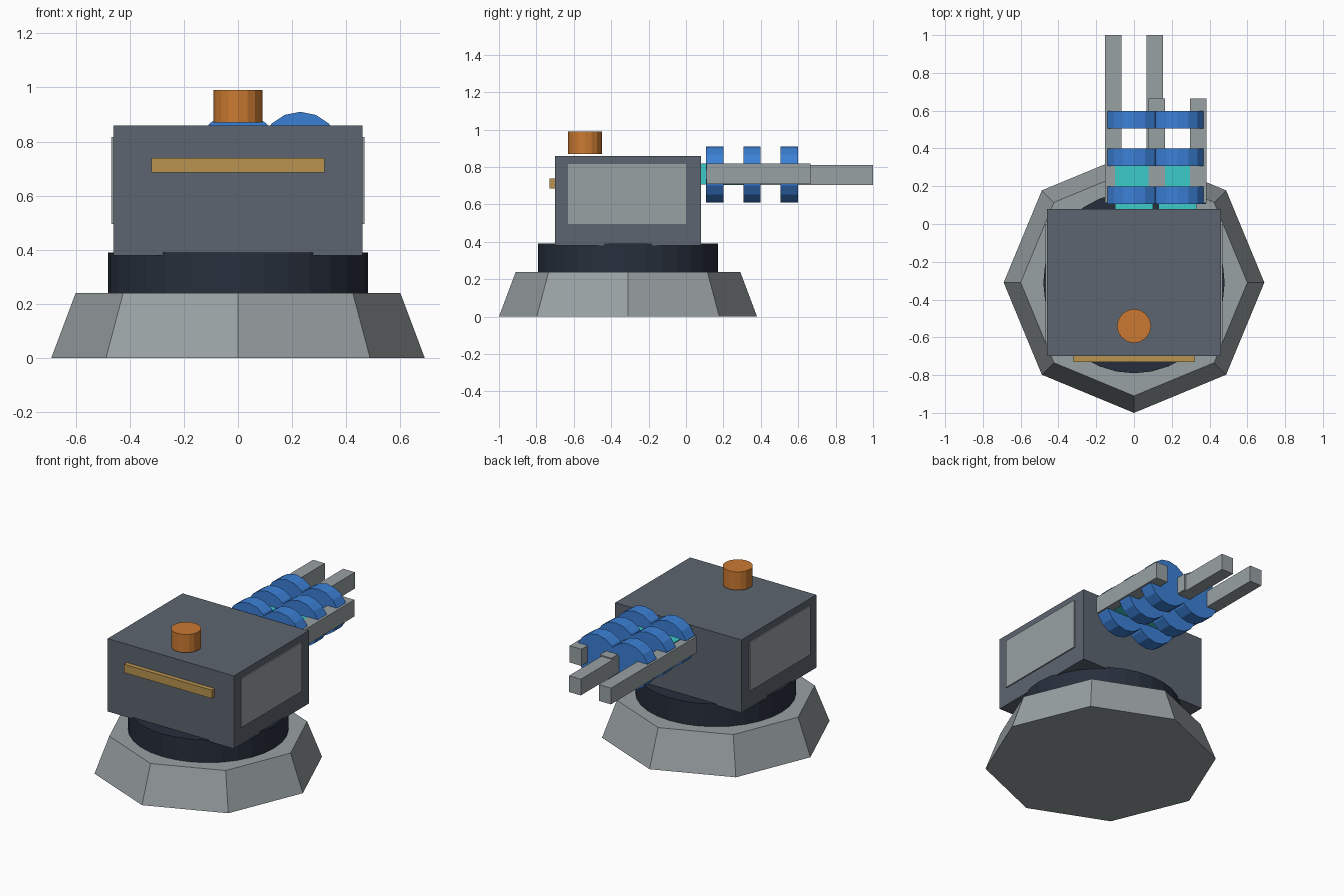
import bpy, bmesh, math
from mathutils import Matrix

old = bpy.data.objects.get("Cube")
if old:
    bpy.data.objects.remove(old, do_unlink=True)


def material(name, hex_code):
    # Convert a display hex colour to linear values
    def linear(c):
        return c / 12.92 if c <= 0.04045 else ((c + 0.055) / 1.055) ** 2.4
    rgb = [linear(int(hex_code[i:i + 2], 16) / 255) for i in (0, 2, 4)]
    mat = bpy.data.materials.new(name)
    mat.use_nodes = True
    mat.diffuse_color = (*rgb, 1)
    mat.node_tree.nodes["Principled BSDF"].inputs["Base Color"].default_value = (*rgb, 1)
    return mat


light_grey = material("light_grey", "99A1A3")
slate = material("slate", "5C6570")
dark_navy = material("dark_navy", "272F3C")
blue = material("blue", "3B80D6")
cyan = material("cyan", "3CCACA")
orange = material("orange", "CB7A32")
gold = material("gold", "BA9450")


def add_object(name, bm, mat):
    mesh = bpy.data.meshes.new(name)
    bm.to_mesh(mesh)
    bm.free()
    mesh.materials.append(mat)
    obj = bpy.data.objects.new(name, mesh)
    bpy.context.collection.objects.link(obj)
    return obj


def box(name, mat, xs, ys, zs):
    bm = bmesh.new()
    bmesh.ops.create_cube(bm, size=1)
    for v in bm.verts:
        for axis, (lo, hi) in enumerate((xs, ys, zs)):
            v.co[axis] = hi if v.co[axis] > 0 else lo
    return add_object(name, bm, mat)


def cylinder(name, mat, sides, r_low, r_top, depth, centre, along_y=False):
    bm = bmesh.new()
    turn = Matrix.Rotation(math.radians(-90), 4, 'X') if along_y else Matrix()
    bmesh.ops.create_cone(bm, cap_ends=True, segments=sides, radius1=r_low,
                          radius2=r_top, depth=depth,
                          matrix=Matrix.Translation(centre) @ turn)
    return add_object(name, bm, mat)


# Octagonal foot and swivel ring
AXIS_Y = -0.31
cylinder("base", light_grey, 8, 0.69, 0.60, 0.24, (0, AXIS_Y, 0.12))
cylinder("swivel_ring", dark_navy, 32, 0.48, 0.48, 0.15, (0, AXIS_Y, 0.315))

# Housing with side panels, front strip and top knob
box("housing", slate, (-0.46, 0.46), (-0.70, 0.08), (0.38, 0.86))
for side, name in ((1, "left_panel"), (-1, "right_panel")):
    box(name, light_grey, sorted((side * 0.455, side * 0.468)), (-0.63, 0), (0.495, 0.817))
box("front_strip", gold, (-0.32, 0.32), (-0.73, -0.69), (0.685, 0.74))
cylinder("top_knob", orange, 16, 0.09, 0.09, 0.12, (0, -0.54, 0.93))

# Twin barrels: core, three coils and a pair of rails each
for label, x, rail_end, rail_low, rail_top in (("right", 0, 1.0, 0.705, 0.812),
                                               ("left", 0.23, 0.665, 0.71, 0.82)):
    box(label + "_core", cyan, (x - 0.1, x + 0.1), (0.05, 0.39), (0.708, 0.818))
    for i in range(3):
        cylinder(f"{label}_coil_{i + 1}", blue, 16, 0.15, 0.15, 0.093,
                 (x, 0.153 + 0.2 * i, 0.76), along_y=True)
    for side, name in ((-1, "inner"), (1, "outer")):
        mid = x + side * 0.11
        box(f"{label}_{name}_rail", light_grey, (mid - 0.043, mid + 0.043),
            (0.11, rail_end), (rail_low, rail_top))
